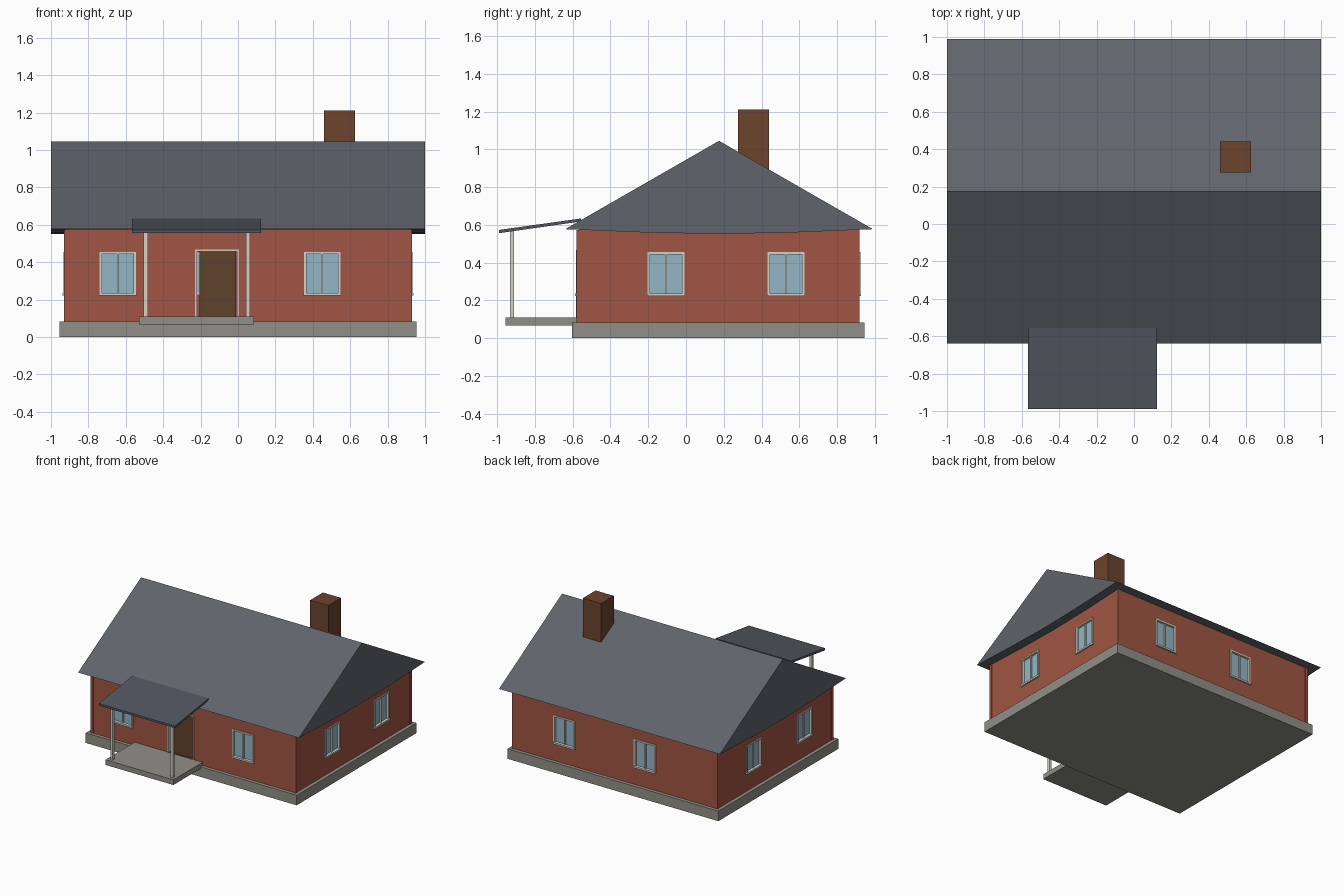
import bpy, bmesh

if "Cube" in bpy.data.objects:
    bpy.data.objects.remove(bpy.data.objects["Cube"])


def material(name, r, g, b):
    lin = lambda c: (c / 255 / 12.92) if c < 11 else ((c / 255 + 0.055) / 1.055) ** 2.4
    m = bpy.data.materials.new(name)
    m.diffuse_color = (lin(r), lin(g), lin(b), 1)
    m.use_nodes = True
    m.node_tree.nodes["Principled BSDF"].inputs["Base Color"].default_value = m.diffuse_color
    return m


BRICK = material("red brick", 160, 85, 67)
STONE = material("grey stone", 145, 143, 135)
ROOF = material("slate roof", 96, 100, 107)
CANOPY = material("dark slate", 84, 87, 97)
FRAME = material("off white", 212, 210, 200)
GLASS = material("pale blue glass", 148, 182, 197)
DOOR = material("dark brown", 96, 66, 45)
CHIMNEY = material("chimney brown", 108, 67, 45)


def mesh_object(name, bm, mat):
    bmesh.ops.recalc_face_normals(bm, faces=bm.faces)
    me = bpy.data.meshes.new(name)
    bm.to_mesh(me)
    bm.free()
    ob = bpy.data.objects.new(name, me)
    bpy.context.collection.objects.link(ob)
    if mat:
        me.materials.append(mat)
    return ob


def boxes(name, items, mat):
    """One object from (x0, x1, y0, y1, z0, z1) boxes."""
    bm = bmesh.new()
    for x0, x1, y0, y1, z0, z1 in items:
        vs = bmesh.ops.create_cube(bm, size=1)["verts"]
        for v in vs:
            v.co = (x1 if v.co.x > 0 else x0, y1 if v.co.y > 0 else y0, z1 if v.co.z > 0 else z0)
    return mesh_object(name, bm, mat)


def prism(name, profile, x0, x1, mat):
    """Extrude a (y, z) profile along x."""
    bm = bmesh.new()
    face = bm.faces.new([bm.verts.new((x0, y, z)) for y, z in profile])
    new = bmesh.ops.extrude_face_region(bm, geom=[face])["geom"]
    bmesh.ops.translate(bm, vec=(x1 - x0, 0, 0),
                        verts=[g for g in new if isinstance(g, bmesh.types.BMVert)])
    return mesh_object(name, bm, mat)


WX, WY0, WY1 = 0.926, -0.576, 0.916   # outer wall planes
T = 0.025                             # wall thickness


def on_wall(side, u0, u1, d0, d1, z0, z1):
    """Box on a wall: u runs along it, d points outward."""
    if side == "front":
        return (u0, u1, WY0 - d1, WY0 - d0, z0, z1)
    if side == "back":
        return (u0, u1, WY1 + d0, WY1 + d1, z0, z1)
    if side == "left":
        return (-WX - d1, -WX - d0, u0, u1, z0, z1)
    return (WX + d0, WX + d1, u0, u1, z0, z1)


# Foundation and porch slab
boxes("foundation", [(-0.955, 0.955, -0.605, 0.945, 0, 0.082)], STONE)
boxes("porch_slab", [(-0.53, 0.085, -0.957, -0.58, 0.068, 0.11)], STONE)

# Hollow walls with window and door openings
windows = [("front", -0.643), ("front", 0.45), ("back", 0.46), ("back", -0.27),
           ("left", -0.205), ("left", 0.445), ("right", -0.105), ("right", 0.53)]
Z0, Z1, HW = 0.228, 0.452, 0.095
walls = boxes("walls", [(-WX, WX, WY0, WY1, 0.08, 0.574)], BRICK)
room = boxes("room_cutter", [(-WX + T, WX - T, WY0 + T, WY1 - T, 0.0, 0.7)], None)
holes = boxes("opening_cutter",
              [on_wall(s, u - HW, u + HW, -0.1, 0.1, Z0, Z1) for s, u in windows]
              + [on_wall("front", -0.225, 0.0, -0.1, 0.1, 0.1, 0.462)], None)
bpy.context.view_layer.objects.active = walls
for cutter in (room, holes):
    cutter.hide_render = True
    mod = walls.modifiers.new("cut", 'BOOLEAN')
    mod.operation, mod.solver, mod.object = 'DIFFERENCE', 'EXACT', cutter
    bpy.ops.object.modifier_apply(modifier=mod.name)
for cutter in (room, holes):
    bpy.data.objects.remove(cutter)

# Corner posts
boxes("corner_posts", [(x, x + T, y, y + T, 0.08, 0.573)
                       for x in (-0.93, 0.93 - T) for y in (-0.58, 0.92 - T)], BRICK)

# Windows: frame, mullion, sill and glass
for i, (s, u) in enumerate(windows):
    f = 0.013
    a, b = u - HW - 0.003, u + HW + 0.003
    boxes(f"window_frame_{i}", [
        on_wall(s, a, a + f, -0.02, 0.007, Z0, Z1 + 0.004),
        on_wall(s, b - f, b, -0.02, 0.007, Z0, Z1 + 0.004),
        on_wall(s, a + f, b - f, -0.02, 0.007, Z1 - 0.008, Z1 + 0.004),
        on_wall(s, u - 0.005, u + 0.005, -0.02, 0.0, Z0, Z1 - 0.008),
        on_wall(s, a - 0.003, b + 0.003, -0.02, 0.012, Z0 - 0.006, Z0 + 0.008)], FRAME)
    boxes(f"window_glass_{i}", [on_wall(s, a + f, b - f, -0.016, -0.011, Z0 + 0.008, Z1 - 0.008)], GLASS)

# Door with its frame
boxes("door", [on_wall("front", -0.205, -0.012, -0.02, -0.004, 0.11, 0.457)], DOOR)
boxes("door_frame", [on_wall("front", -0.231, -0.219, -0.02, 0.007, 0.11, 0.468),
                     on_wall("front", -0.006, 0.006, -0.02, 0.007, 0.11, 0.468),
                     on_wall("front", -0.219, -0.006, -0.02, 0.007, 0.457, 0.468)], FRAME)

# Main roof with a slightly sagging soffit
prism("roof", [(-0.64, 0.577), (0.175, 1.045), (0.99, 0.577),
               (0.55, 0.559), (0.175, 0.552), (-0.2, 0.559)], -1, 1, ROOF)

# Porch canopy and posts
prism("porch_canopy", [(-0.99, 0.573), (-0.555, 0.634), (-0.555, 0.618), (-0.99, 0.556)],
      -0.567, 0.123, CANOPY)
boxes("porch_posts", [(x, x + 0.022, -0.932, -0.91, 0.108, 0.568) for x in (-0.504, 0.042)], FRAME)

# Chimney
boxes("chimney", [(0.46, 0.625, 0.276, 0.44, 0.8, 1.21)], CHIMNEY)
